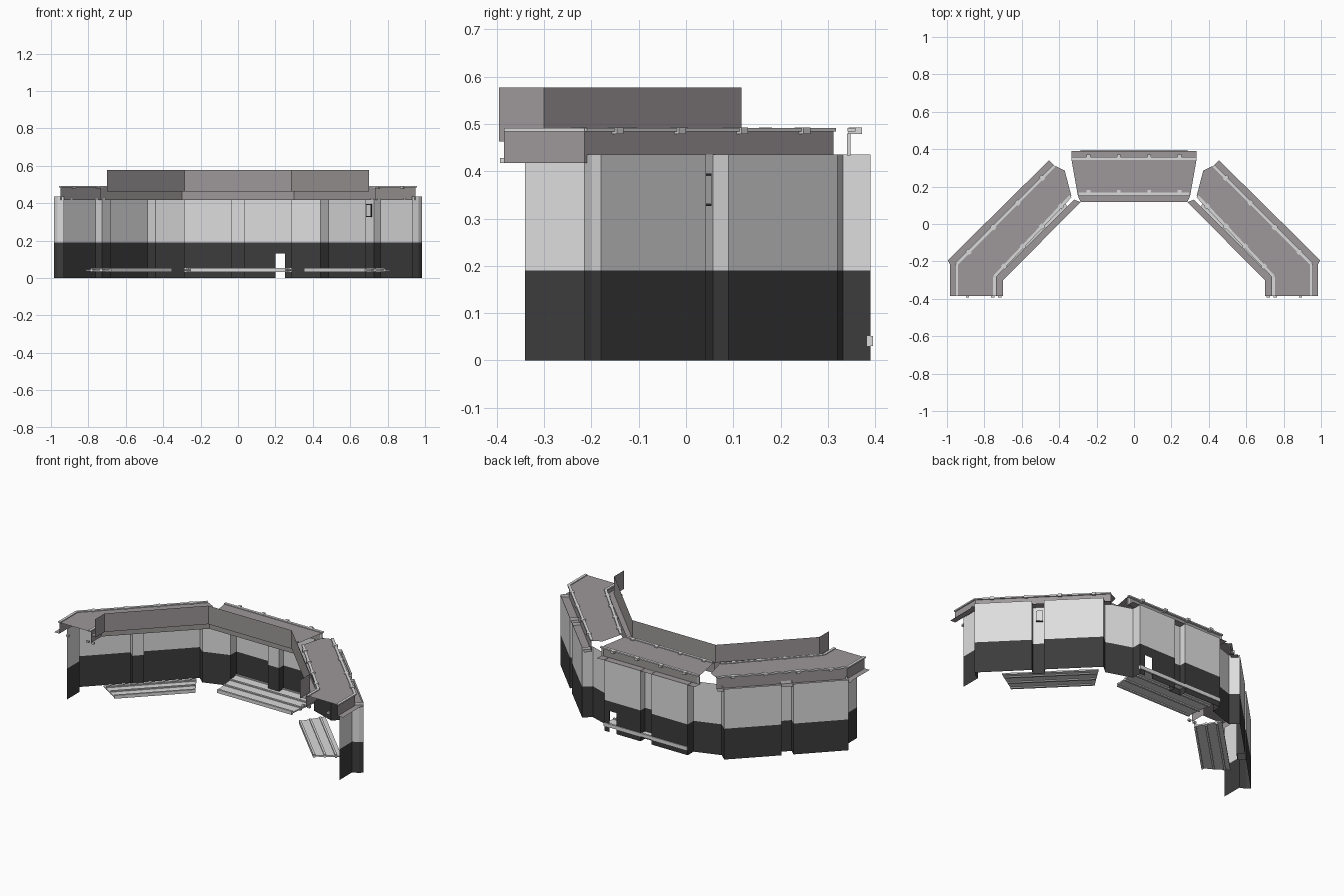
import bpy, bmesh, math
from mathutils import Vector, Matrix

old = bpy.data.objects.get("Cube")
if old:
    bpy.data.objects.remove(old, do_unlink=True)


def material(name, rgb):
    m = bpy.data.materials.new(name)
    m.use_nodes = True
    m.diffuse_color = (*rgb, 1)
    m.node_tree.nodes["Principled BSDF"].inputs["Base Color"].default_value = (*rgb, 1)
    return m


WALL = material("pale grey wall", (0.73, 0.73, 0.73))
BASE = material("charcoal base", (0.045, 0.045, 0.045))
ROOF = material("warm grey roof", (0.34, 0.315, 0.32))
TRIM = material("light grey trim", (0.7, 0.7, 0.7))

BAND, TOP = 0.19, 0.435
EAVE, DECK = 0.418, 0.487


def finish(name, bm, *mats):
    mesh = bpy.data.meshes.new(name)
    bm.to_mesh(mesh)
    bm.free()
    for m in mats:
        mesh.materials.append(m)
    ob = bpy.data.objects.new(name, mesh)
    bpy.context.collection.objects.link(ob)
    return ob


def sheet(name, path, levels, mats, skip=None):
    """Upright folded sheet along a plan path; faces under BAND take the second material."""
    bm = bmesh.new()
    rows = [[bm.verts.new((x, y, z)) for x, y in path] for z in levels]
    for lo, hi in zip(rows, rows[1:]):
        for i in range(len(path) - 1):
            f = bm.faces.new((lo[i], lo[i + 1], hi[i + 1], hi[i]))
            c = f.calc_center_median()
            if skip and skip(c):
                bm.faces.remove(f)
            elif len(mats) > 1 and c.z < BAND:
                f.material_index = 1
    return finish(name, bm, *mats)


def slab(name, outline, z0, z1, mat):
    """Plan outline raised from z0 to z1, or a flat sheet when they are equal."""
    bm = bmesh.new()
    f = bm.faces.new([bm.verts.new((x, y, z0)) for x, y in outline])
    if z1 > z0:
        up = bmesh.ops.extrude_face_region(bm, geom=[f])["geom"]
        bmesh.ops.translate(bm, vec=(0, 0, z1 - z0),
                            verts=[v for v in up if isinstance(v, bmesh.types.BMVert)])
    bmesh.ops.recalc_face_normals(bm, faces=bm.faces)
    return finish(name, bm, mat)


def bar(name, a, b, width, z0, z1, mat):
    """Straight bar between two plan points."""
    a, b = Vector(a), Vector(b)
    d = b - a
    mid = (a + b) / 2
    bm = bmesh.new()
    bmesh.ops.create_cube(bm, size=1, matrix=(
        Matrix.Translation((mid.x, mid.y, (z0 + z1) / 2))
        @ Matrix.Rotation(math.atan2(d.y, d.x), 4, "Z")
        @ Matrix.Diagonal((d.length, width, z1 - z0, 1))))
    return finish(name, bm, mat)


def tabs(name, a, b, count):
    """Small clips spaced evenly along a roof rail."""
    a, b = Vector(a), Vector(b)
    along = (b - a).normalized() * 0.01
    for i in range(count):
        p = a.lerp(b, (i + 0.5) / count)
        bar(f"{name}_{i + 1}", p - along, p + along, 0.028, 0.479, 0.493, TRIM)


# Centre wall with a recessed channel and a low opening
sheet("centre_wall",
      [(-0.285, 0.39), (-0.037, 0.39), (-0.037, 0.347), (0.037, 0.347), (0.037, 0.39),
       (0.2, 0.39), (0.25, 0.39), (0.285, 0.39)],
      [0, 0.13, BAND, TOP], [WALL, BASE],
      skip=lambda c: 0.2 < c.x < 0.25 and c.z < 0.13)

# Centre roof: open-ended deck, back valance, flange, brackets and rails
slab("centre_roof_deck", [(-0.335, 0.348), (-0.3, 0.15), (0.3, 0.15), (0.335, 0.348)],
     DECK, DECK, ROOF)
sheet("centre_back_valance", [(0.335, 0.345), (-0.335, 0.345)], [0.433, DECK], [ROOF])
slab("centre_roof_flange", [(-0.335, 0.39), (-0.335, 0.345), (0.335, 0.345), (0.335, 0.39)],
     0.433, 0.433, ROOF)
for x in (-0.328, 0.328):
    bar("centre_roof_bracket", (x - 0.006, 0.344), (x + 0.006, 0.344), 0.008, 0.433, 0.48, TRIM)
for label, y, half in (("back", 0.35, 0.335), ("front", 0.16, 0.295)):
    bar(f"centre_{label}_rail", (-half, y), (half, y), 0.016, DECK - 0.003, 0.492, TRIM)
    tabs(f"centre_{label}_clip", (-0.325, y + 0.008), (0.325, y + 0.008), 4)

# Centre floor plate with ribs, its back lip showing behind the wall
slab("centre_floor_plate", [(-0.285, 0.393), (-0.255, 0.16), (0.255, 0.16), (0.285, 0.393)],
     0.038, 0.046, TRIM)
for y, half in ((0.165, 0.255), (0.24, 0.265), (0.315, 0.275), (0.389, 0.285)):
    bar("centre_floor_rib", (-half, y), (half, y), 0.012, 0.031, 0.052, TRIM)

# Fascia standing in front of the roofs, and the valance under it
sheet("fascia",
      [(-0.7, -0.395), (-0.7, -0.3), (-0.285, 0.117), (0.285, 0.117), (0.7, -0.3), (0.7, -0.395)],
      [0.463, 0.577], [ROOF])
sheet("inner_valance",
      [(-0.735, -0.385), (-0.735, -0.28), (-0.3, 0.15), (0.3, 0.15), (0.735, -0.28),
       (0.735, -0.385)], [EAVE, DECK], [ROOF])
slab("centre_fascia_ledge", [(-0.285, 0.117), (0.285, 0.117), (0.3, 0.15), (-0.3, 0.15)],
     0.465, 0.465, ROOF)

for side, s in (("left", 1), ("right", -1)):
    def m(*pts):
        return [(s * x, y) for x, y in pts]

    # Angled wall: centre return, corner panel, channel, end return and end panel
    sheet(f"{side}_wall",
          m((0.285, 0.39), (0.285, 0.332), (0.44, 0.28), (0.485, 0.32), (0.715, 0.09),
            (0.682, 0.057), (0.728, 0.009), (0.763, 0.042), (0.983, -0.18), (0.965, -0.2),
            (0.93, -0.215), (0.93, -0.34)),
          [0, BAND, TOP], [WALL, BASE])

    # Open-ended roof: deck, outer valance, flange and fascia ledge
    outer = [(0.95, -0.385), (0.95, -0.215), (0.425, 0.312)]
    slab(f"{side}_roof_deck",
         m(*outer, (0.37, 0.285), (0.335, 0.15), (0.735, -0.28), (0.735, -0.385)),
         DECK, DECK, ROOF)
    sheet(f"{side}_outer_valance", m(*outer), [EAVE, DECK], [ROOF])
    slab(f"{side}_roof_flange",
         m(*outer, (0.455, 0.34), (0.995, -0.193), (0.985, -0.215), (0.985, -0.385)),
         EAVE, EAVE, ROOF)
    slab(f"{side}_fascia_ledge",
         m((0.7, -0.385), (0.7, -0.3), (0.285, 0.117), (0.32, 0.13), (0.735, -0.28),
           (0.735, -0.385)), 0.465, 0.465, ROOF)

    # Rails and clips along both roof edges
    inner = [(0.745, -0.385), (0.745, -0.28), (0.34, 0.148)]
    for label, path in (("outer", m(*outer)), ("inner", m(*inner))):
        for a, b in zip(path, path[1:]):
            bar(f"{side}_{label}_rail", a, b, 0.016, DECK - 0.003, 0.492, TRIM)
        tabs(f"{side}_{label}_clip", path[1], path[2], 4)
    for x in (0.718, 0.755, 0.89):
        bar(f"{side}_end_clip", (s * x, -0.393), (s * x, -0.38), 0.018, 0.417, 0.428, TRIM)

    # Floor plate with raised ribs
    c, along, inward = Vector((0.57, -0.02)), Vector((0.7071, -0.7071)), Vector((-0.7071, -0.7071))

    def spot(u, v):
        p = c + along * u + inward * v
        return (s * p.x, p.y)

    slab(f"{side}_floor_plate",
         [spot(-0.265, -0.08), spot(0.265, -0.08), spot(0.23, 0.075), spot(-0.23, 0.075)],
         0.038, 0.046, TRIM)
    for v, half in ((-0.05, 0.255), (0.01, 0.24), (0.07, 0.23)):
        bar(f"{side}_floor_rib", spot(-half, v), spot(half, v), 0.012, 0.032, 0.052, TRIM)

# Small framed panel set in the left wall channel
bar("panel_frame", (0.689, 0.05), (0.716, 0.022), 0.012, 0.327, 0.395, BASE)
bar("panel_face", (0.691, 0.048), (0.714, 0.024), 0.018, 0.331, 0.391, WALL)
